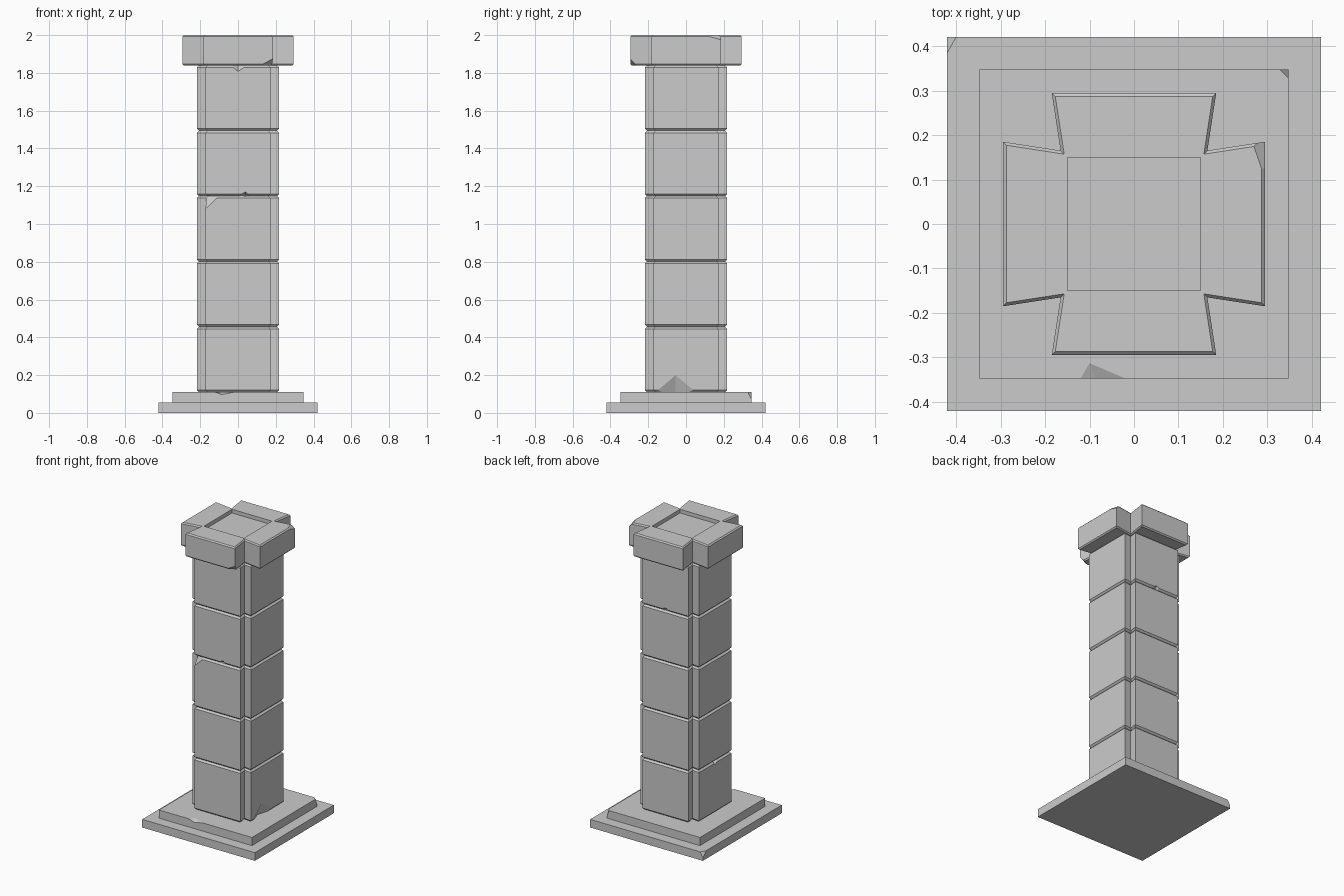
import bpy, bmesh
from mathutils import Vector

if "Cube" in bpy.data.objects:
    bpy.data.objects.remove(bpy.data.objects["Cube"])


def finish(name, bm):
    bmesh.ops.recalc_face_normals(bm, faces=bm.faces)
    me = bpy.data.meshes.new(name)
    bm.to_mesh(me)
    bm.free()
    ob = bpy.data.objects.new(name, me)
    bpy.context.collection.objects.link(ob)
    return ob


def square(h):
    return [(h, -h), (h, h), (-h, h), (-h, -h)]


def cross(a, w, c):
    """Plus outline: reach a, arm half width w, inner corner c."""
    pts, quarter = [], [(a, -w), (a, w), (c, c)]
    for _ in range(4):
        pts += quarter
        quarter = [(-y, x) for x, y in quarter]
    return pts


def stack(name, rings):
    """Closed solid through a list of (outline, z)."""
    bm = bmesh.new()
    loops = [[bm.verts.new((x, y, z)) for x, y in o] for o, z in rings]
    for lo, hi in zip(loops, loops[1:]):
        n = len(lo)
        for i in range(n):
            j = (i + 1) % n
            bm.faces.new((lo[i], lo[j], hi[j], hi[i]))
    bm.faces.new(loops[0][::-1])
    bm.faces.new(loops[-1])
    return finish(name, bm)


def cross_block(name, a, w, c, z0, z1, b):
    full, small = cross(a, w, c), cross(a - b, w - b, c - b)
    return stack(name, [(small, z0), (full, z0 + b), (full, z1 - b), (small, z1)])


def chip(ob, pts, out):
    """Cut away the hull of pts swept along the outward direction."""
    bm = bmesh.new()
    off = Vector(out).normalized() * 0.12
    for p in pts:
        bm.verts.new(p)
        bm.verts.new(Vector(p) + off)
    res = bmesh.ops.convex_hull(bm, input=bm.verts)
    loose = [v for v in bm.verts if not v.link_faces]
    bmesh.ops.delete(bm, geom=loose, context='VERTS')
    cutter = finish("cutter", bm)
    cutter.hide_render = True
    mod = ob.modifiers.new("chip", 'BOOLEAN')
    mod.operation, mod.solver, mod.object = 'DIFFERENCE', 'EXACT', cutter
    bpy.context.view_layer.objects.active = ob
    bpy.ops.object.modifier_apply(modifier=mod.name)
    bpy.data.objects.remove(cutter)


# Stepped base
lower = stack("base_lower_step", [(square(0.42), 0), (square(0.42), 0.055)])
upper = stack("base_upper_step", [(square(0.347), 0.055), (square(0.347), 0.11)])
chip(lower, [(-0.42, 0.385, 0.055), (-0.40, 0.42, 0.055), (-0.42, 0.42, 0.02)], (-1, 1, 0.7))
chip(upper, [(0.328, 0.347, 0.11), (0.347, 0.328, 0.11), (0.347, 0.347, 0.07)], (1, 1, 0.5))
chip(upper, [(-0.12, -0.347, 0.11), (-0.02, -0.347, 0.11),
             (-0.10, -0.313, 0.11), (-0.085, -0.347, 0.097)], (0, -1, 1))

# Shaft of five bevelled cross-shaped blocks
Z0, Z1, A, W = 0.11, 1.84, 0.218, 0.172
H = (Z1 - Z0) / 5
blocks = [cross_block(f"shaft_block_{i + 1}", A, W, 0.165,
                      Z0 + i * H, Z0 + (i + 1) * H, 0.011) for i in range(5)]

# Chips in the shaft
chip(blocks[0], [(A, -0.16, 0.11), (A, 0.05, 0.11), (A, -0.055, 0.2),
                 (0.185, -0.055, 0.11)], (1, 0, -0.3))
chip(blocks[2], [(-W, -A, 1.08), (-0.10, -A, 1.148), (-W, -0.18, 1.148)], (-0.5, -1, 0.6))
chip(blocks[3], [(0.0, -A, 1.15), (0.06, -A, 1.15), (0.04, -A, 1.17),
                 (0.04, -0.19, 1.15)], (0, -1, -1))
chip(blocks[4], [(-0.04, -A, 1.84), (0.05, -A, 1.84), (0.0, -A, 1.808),
                 (0.0, -0.19, 1.84)], (0, -1, 1))
chip(blocks[4], [(-0.03, A, 1.494), (0.05, A, 1.494), (0.0, A, 1.515),
                 (0.0, 0.19, 1.494)], (0, 1, -1))
chip(blocks[0], [(-A, -0.03, 0.456), (-A, 0.03, 0.456), (-A, 0.0, 0.436),
                 (-0.19, 0.0, 0.456)], (-1, 0, 1))

# Cross-shaped cap with a sunken square on top
cap = cross_block("cap", 0.295, 0.185, 0.165, 1.84, 2.0, 0.008)
chip(cap, [(x, y, 1.975) for x, y in square(0.149)], (0, 0, 1))
chip(cap, [(0.12, -0.295, 1.84), (0.185, -0.26, 1.84), (0.185, -0.295, 1.875)], (0.5, -1, -1))
chip(cap, [(0.295, 0.10, 2.0), (0.266, 0.185, 2.0), (0.295, 0.185, 1.975)], (1, 0.5, 1))
